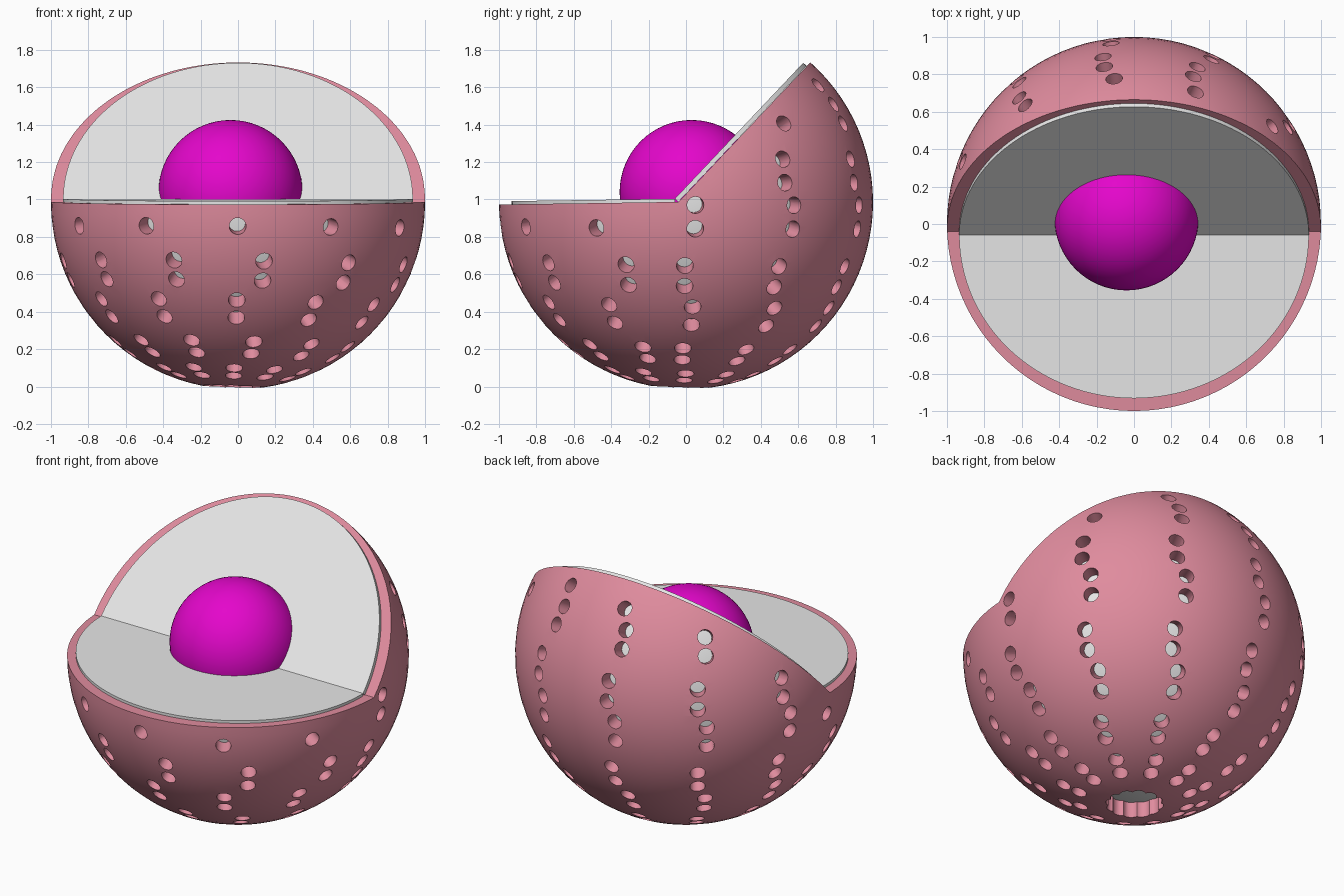
import bpy, bmesh, math
from mathutils import Vector, Matrix

if "Cube" in bpy.data.objects:
    bpy.data.objects.remove(bpy.data.objects["Cube"])

CENTRE = Vector((0, 0, 0.986))           # middle of the round shell
HINGE = Vector((0, -0.04, 0.987))        # crease of the cut-out wedge
FRONT = Vector((0, -1, -0.0145)).normalized()
SLOPE = Vector((0, 0.687, 0.727)).normalized()
N_FRONT = Vector((0, -0.0145, 1)).normalized()
N_SLOPE = Vector((0, -0.727, 0.687)).normalized()
AIM = Vector((-0.035, -0.04, 1.03))      # all holes point at this spot


def material(name, rgb):
    m = bpy.data.materials.new(name)
    m.diffuse_color = (*rgb, 1)
    m.use_nodes = True
    m.node_tree.nodes["Principled BSDF"].inputs["Base Color"].default_value = m.diffuse_color
    return m


PINK = material("dusty pink", (0.74, 0.26, 0.34))
GREY = material("light grey", (0.79, 0.79, 0.79))
MAGENTA = material("magenta", (0.78, 0.002, 0.60))


def finish(name, bm, mat=None):
    bmesh.ops.recalc_face_normals(bm, faces=bm.faces)
    me = bpy.data.meshes.new(name)
    bm.to_mesh(me)
    bm.free()
    ob = bpy.data.objects.new(name, me)
    bpy.context.collection.objects.link(ob)
    if mat:
        me.materials.append(mat)
    return ob


def ball(name, radius, loc, mat=None, seg=96):
    bm = bmesh.new()
    bmesh.ops.create_uvsphere(bm, u_segments=seg, v_segments=seg // 2, radius=radius)
    bmesh.ops.translate(bm, verts=bm.verts, vec=loc)
    return finish(name, bm, mat)


def prism(bm, points, vec):
    face = bm.faces.new([bm.verts.new(p) for p in points])
    out = bmesh.ops.extrude_face_region(bm, geom=[face], use_keep_orig=True)
    moved = [v for v in out["geom"] if isinstance(v, bmesh.types.BMVert)]
    bmesh.ops.translate(bm, verts=moved, vec=vec)


def activate(ob):
    bpy.ops.object.select_all(action='DESELECT')
    ob.select_set(True)
    bpy.context.view_layer.objects.active = ob


def cut(ob, cutter):
    # fast solver first, exact solver if it leaves the mesh untouched
    for solver in ('MANIFOLD', 'EXACT'):
        before = len(ob.data.vertices)
        mod = ob.modifiers.new("cut", 'BOOLEAN')
        mod.operation, mod.solver, mod.object = 'DIFFERENCE', solver, cutter
        activate(ob)
        try:
            bpy.ops.object.modifier_apply(modifier=mod.name)
        except RuntimeError:
            ob.modifiers.clear()
        if len(ob.data.vertices) not in (0, before):
            return


def smooth(ob):
    activate(ob)
    bpy.ops.object.shade_smooth_by_angle(angle=math.radians(30))


# cutter: the open wedge
bm = bmesh.new()
side = Vector((-1.5, 0, 0))
prism(bm, [HINGE + side, HINGE + FRONT * 2 + side, Vector((-1.5, -2, 3)),
           HINGE + SLOPE * 2 + side], Vector((3, 0, 0)))
wedge = finish("wedge_cutter", bm)


# cutters: rings of round holes, each ring and its mirror through the middle
def hole_rings(name, rings):
    bm = bmesh.new()
    for elev in rings:
        for sign, start in ((1, 2), (-1, 179)):
            e = math.radians(elev * sign)
            for k in range(12):
                a = math.radians(start + 31 * k)
                d = Vector((math.cos(e) * math.cos(a), math.cos(e) * math.sin(a), math.sin(e)))
                o = AIM - CENTRE
                t = -o.dot(d) + math.sqrt(o.dot(d) ** 2 - o.dot(o) + 1)
                p = AIM + d * t
                rel = p - HINGE
                if min(rel.dot(N_FRONT), rel.dot(N_SLOPE)) > -0.06:
                    continue      # too near the opening
                turn = d.to_track_quat('Z', 'Y').to_matrix().to_4x4()
                bmesh.ops.create_cone(bm, cap_ends=True, segments=20, radius1=0.045,
                                      radius2=0.045, depth=0.17,
                                      matrix=Matrix.Translation(p - d * 0.045) @ turn)
    return finish(name, bm)


holes_a = hole_rings("hole_cutter_a", [3.3, -21.5, 35, -51.5, 65.8])
holes_b = hole_rings("hole_cutter_b", [10.3, -28, 41.6, -57.3, 71.4])

# cutter: scalloped opening at the bottom
bm = bmesh.new()
ring = []
for i in range(96):
    t = 2 * math.pi * i / 96
    a = (t + math.pi / 12) % (math.pi / 6) - math.pi / 12
    r = 0.125 * math.cos(a) + math.sqrt(0.046 ** 2 - (0.125 * math.sin(a)) ** 2)
    ring.append(Vector((-0.03 + r * math.cos(t), -0.03 + r * math.sin(t), -0.2)))
prism(bm, ring, Vector((0, 0, 0.5)))
opening = finish("opening_cutter", bm)
cavity = ball("cavity_cutter", 0.9, CENTRE)
cutters = [cavity, wedge, holes_a, holes_b, opening]

# outer shell
shell = ball("outer_shell", 1.0, CENTRE, PINK)
for c in cutters:
    cut(shell, c)
smooth(shell)

# grey body inside the shell
body = ball("inner_body", 0.902, CENTRE, GREY)
cut(body, wedge)
smooth(body)

for c in cutters:
    bpy.data.objects.remove(c)


# raised half-round plates on the two cut faces
def plate(name, direction, normal, length):
    start = Vector((0, -0.06, 1.004))
    pts = []
    for i in range(65):
        t = math.pi * i / 64
        pts.append(start + Vector((0.935 * math.cos(t), 0, 0)) + direction * length * math.sin(t))
    bm = bmesh.new()
    prism(bm, pts, normal * -0.025)
    smooth(finish(name, bm, GREY))


plate("front_plate", FRONT, N_FRONT, 0.872)
plate("sloped_plate", SLOPE, N_SLOPE, 1.0)

# core
smooth(ball("core", 0.385, Vector((-0.04, 0.03, 1.04)), MAGENTA, 64))
